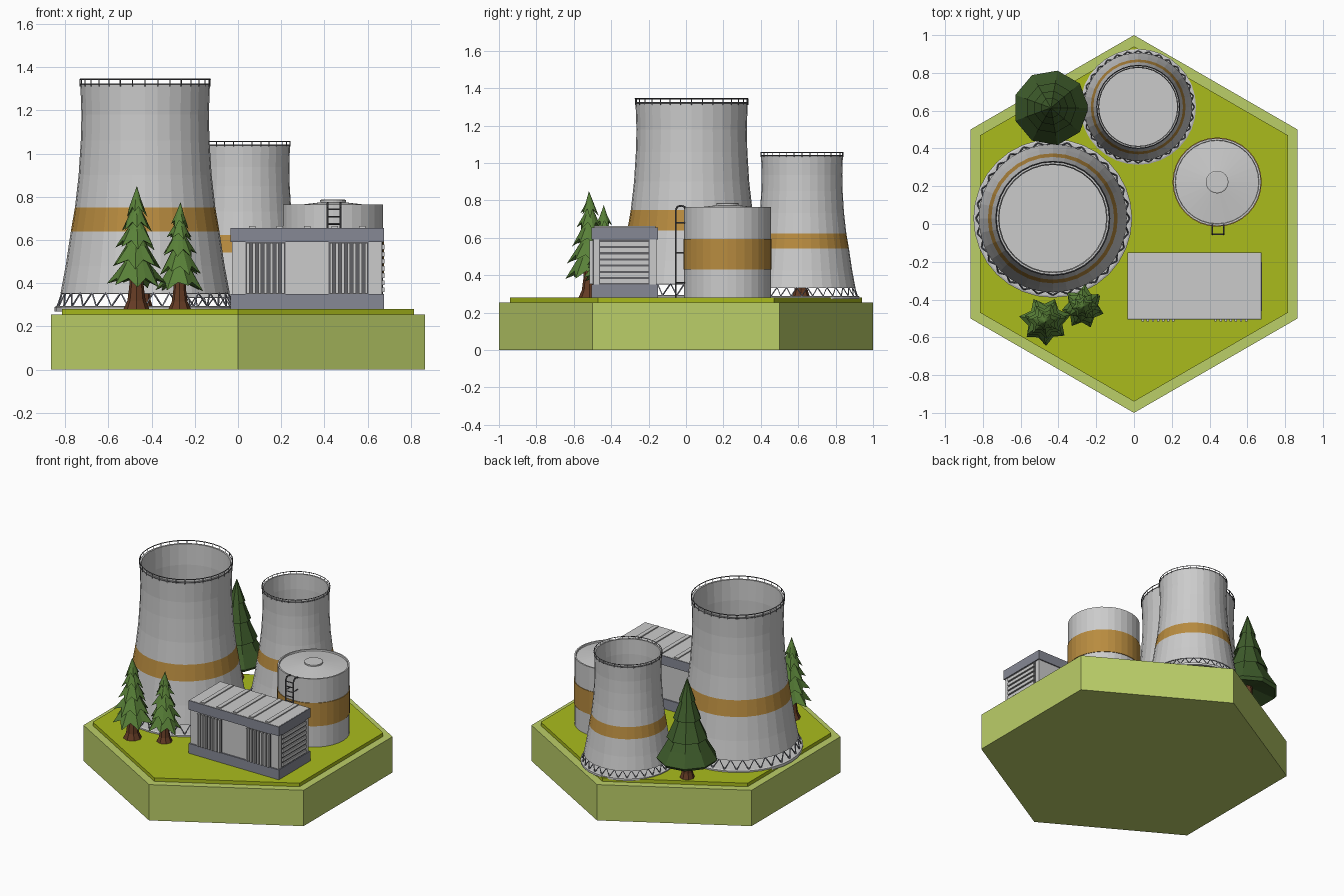
import bpy, bmesh, math, random
from mathutils import Vector, Matrix

if "Cube" in bpy.data.objects:
    bpy.data.objects.remove(bpy.data.objects["Cube"])

random.seed(4)
G = 0.28  # lawn level


def mat(name, r, g, b):
    m = bpy.data.materials.new(name)
    m.diffuse_color = (r, g, b, 1)
    m.use_nodes = True
    m.node_tree.nodes["Principled BSDF"].inputs["Base Color"].default_value = m.diffuse_color
    return m


LIGHT = mat("pale_green", 0.50, 0.62, 0.14)
LAWN = mat("lawn_green", 0.40, 0.50, 0.012)
ORANGE = mat("ochre", 0.48, 0.26, 0.05)
WHITE = mat("concrete", 0.62, 0.62, 0.65)
STEEL = mat("steel", 0.24, 0.25, 0.30)
DARK = mat("dark_metal", 0.12, 0.12, 0.13)
LEAF = mat("leaf_green", 0.10, 0.22, 0.04)
PINE = mat("pine_green", 0.05, 0.11, 0.025)
BARK = mat("bark", 0.13, 0.045, 0.018)


def finish(name, bm, mats, loc=(0, 0, 0), s=1):
    bmesh.ops.recalc_face_normals(bm, faces=bm.faces)
    me = bpy.data.meshes.new(name)
    bm.to_mesh(me)
    bm.free()
    for m in mats:
        me.materials.append(m)
    ob = bpy.data.objects.new(name, me)
    ob.location = loc
    ob.scale = (s, s, s)
    bpy.context.collection.objects.link(ob)
    return ob


def polar(r, a, z):
    return Vector((r * math.cos(a), r * math.sin(a), z))


def lathe(name, prof, n, mats, loc=(0, 0, 0), s=1, loop=False, band=None, start=0.0):
    """Revolve (r, z) points; capped ends, or joined into a shell when loop is set."""
    bm = bmesh.new()
    rings = [[bm.verts.new(polar(r, start + math.tau * i / n, z)) for i in range(n)] for r, z in prof]
    for k in range(len(rings) if loop else len(rings) - 1):
        a, b = rings[k], rings[(k + 1) % len(rings)]
        for i in range(n):
            j = (i + 1) % n
            f = bm.faces.new((a[i], a[j], b[j], b[i]))
            f.material_index = 1 if k == band else 0
    if not loop:
        bm.faces.new(rings[0])
        bm.faces.new(rings[-1])
    return finish(name, bm, mats, loc, s)


def box(bm, x0, x1, y0, y1, z0, z1):
    m = Matrix.Translation(((x0 + x1) / 2, (y0 + y1) / 2, (z0 + z1) / 2))
    bmesh.ops.create_cube(bm, size=1, matrix=m @ Matrix.Diagonal((x1 - x0, y1 - y0, z1 - z0, 1)))


def bar(bm, p, q, r, seg=4):
    p, q = Vector(p), Vector(q)
    d = q - p
    m = Matrix.Translation((p + q) / 2) @ d.to_track_quat('Z', 'Y').to_matrix().to_4x4()
    bmesh.ops.create_cone(bm, cap_ends=True, segments=seg, radius1=r, radius2=r, depth=d.length, matrix=m)


# Hexagonal base and lawn
lathe("base", [(1, 0), (1, 0.255)], 6, [LIGHT], start=math.pi / 2)
lathe("lawn", [(0.94, 0.25), (0.94, G)], 6, [LAWN], start=math.pi / 2)


# Cooling towers: hollow shell, footing, lattice legs, top railing
def tower(name, x, y, s):
    loc = (x, y, G)
    outer = [(0.392, 0.072), (0.368, 0.20), (0.344, 0.36), (0.325, 0.47), (0.308, 0.62),
             (0.298, 0.78), (0.295, 0.90), (0.300, 1.045)]
    inner = [(r - 0.012, z) for r, z in reversed(outer)]
    lathe(name + "_shell", outer + inner, 32, [WHITE, ORANGE], loc, s, loop=True, band=2)
    lathe(name + "_footing", [(0.42, -0.01), (0.42, 0.010), (0.41, 0.014)], 32, [WHITE], loc, s)
    legs, rail = bmesh.new(), bmesh.new()
    n = 32
    for i in range(n):
        a, b, c = (math.tau * (i + t) / n for t in (0, 0.5, 1))
        bar(legs, polar(0.407, a, 0.012), polar(0.387, b, 0.076), 0.004)
        bar(legs, polar(0.387, b, 0.076), polar(0.407, c, 0.012), 0.004)
        bar(legs, polar(0.387, a, 0.074), polar(0.387, c, 0.074), 0.004)
        bar(rail, polar(0.301, a, 1.03), polar(0.301, a, 1.065), 0.0025)
        bar(rail, polar(0.301, a, 1.064), polar(0.301, c, 1.064), 0.0035)
        bar(rail, polar(0.301, a, 1.042), polar(0.301, c, 1.042), 0.003)
    finish(name + "_legs", legs, [STEEL], loc, s)
    finish(name + "_railing", rail, [DARK], loc, s)


tower("large_tower", -0.43, 0.03, 1)
tower("small_tower", 0.022, 0.62, 0.73)

# Storage tank with recessed conical lid, band and hatch
T = (0.44, 0.222, 0)
lathe("tank", [(0.232, G - 0.01), (0.232, 0.765), (0.222, 0.765), (0.22, 0.755), (0.06, 0.774)],
      32, [WHITE], T)
lathe("tank_band", [(0.23, 0.43), (0.236, 0.43), (0.236, 0.595), (0.23, 0.595)],
      32, [ORANGE], T, loop=True)
lathe("tank_hatch", [(0.06, 0.765), (0.06, 0.784), (0.054, 0.787)], 24, [WHITE], T)

# Tank ladder with hooked tops
bm = bmesh.new()
for x in (0.415, 0.475):
    path = [(x, -0.055, G), (x, -0.055, 0.75), (x, -0.045, 0.768), (x, -0.02, 0.772), (x, 0.0, 0.76)]
    for p, q in zip(path, path[1:]):
        bar(bm, p, q, 0.005, 6)
    for z in (0.36, 0.52, 0.68):
        bar(bm, (x, -0.055, z), (x, 0.0, z), 0.004)
for i in range(14):
    z = 0.30 + i * 0.034
    bar(bm, (0.415, -0.055, z), (0.475, -0.055, z), 0.004)
finish("tank_ladder", bm, [DARK])

# Building: walls, plinth and roof trim
X0, X1, Y0, Y1 = -0.035, 0.675, -0.505, -0.15
bm = bmesh.new()
box(bm, X0 + 0.008, X1 - 0.008, Y0 + 0.01, Y1 - 0.008, G - 0.01, 0.64)
box(bm, X0 + 0.004, X1 - 0.004, Y0 + 0.004, Y1 - 0.004, 0.63, 0.6565)
finish("building_walls", bm, [WHITE])
bm = bmesh.new()
box(bm, X0, X1, Y0, Y1, G, 0.35)
box(bm, X0, X1, Y0, Y1, 0.59, 0.655)
finish("building_trim", bm, [STEEL])

# Roof ribs, front vertical fins and side horizontal louvres
bm = bmesh.new()
for i in range(5):
    x = 0.065 + i * 0.1275
    box(bm, x - 0.015, x + 0.015, Y0 + 0.012, Y1 - 0.012, 0.65, 0.664)
finish("roof_ribs", bm, [WHITE])
bm = bmesh.new()
for start in (0.04, 0.425):
    for i in range(7):
        x = start + i * 0.027
        box(bm, x, x + 0.013, Y0 - 0.012, Y0 + 0.02, 0.352, 0.585)
for i in range(7):
    z = 0.358 + i * 0.033
    box(bm, X1 - 0.02, X1 + 0.003, -0.46, -0.20, z, z + 0.022)
finish("building_louvres", bm, [WHITE])
bm = bmesh.new()
for start in (0.035, 0.42):
    box(bm, start, start + 0.185, Y0 + 0.006, Y0 + 0.02, 0.35, 0.59)
box(bm, X1 - 0.02, X1 - 0.005, -0.465, -0.195, 0.35, 0.59)
finish("louvre_recesses", bm, [DARK])


# Jagged front trees: tiers of ragged cones on a flared trunk
def ragged_tree(name, x, y, s):
    bm = bmesh.new()
    for z, r, h in ((0.125, 0.125, 0.20), (0.21, 0.108, 0.18), (0.30, 0.088, 0.16),
                    (0.385, 0.066, 0.13), (0.455, 0.045, 0.115)):
        n, off = 14, random.random() * 3
        top = bm.verts.new((random.uniform(-.008, .008), random.uniform(-.008, .008), z + h))
        low = bm.verts.new((0, 0, z + 0.03))
        ring = [bm.verts.new(polar(r * (random.uniform(1.0, 1.15) if i % 2 else 0.74), off + math.tau * i / n,
                                   z + (random.uniform(-0.03, 0.0) if i % 2 else 0.018))) for i in range(n)]
        mid = [bm.verts.new(polar(r * 0.48, off + math.tau * i / n, z + h * 0.45)) for i in range(n)]
        for i in range(n):
            j = (i + 1) % n
            bm.faces.new((ring[i], ring[j], mid[j], mid[i]))
            bm.faces.new((mid[i], mid[j], top))
            bm.faces.new((ring[j], ring[i], low))
    finish(name + "_foliage", bm, [LEAF], (x, y, G), s)
    lathe(name + "_trunk", [(0.062, -0.005), (0.042, 0.04), (0.034, 0.10), (0.03, 0.17)], 8, [BARK], (x, y, G), s)


ragged_tree("front_tree_a", -0.47, -0.515, 1)
ragged_tree("front_tree_b", -0.27, -0.44, 0.87)

# Smooth-tiered pine at the back
lathe("back_tree_foliage", [(0.03, 0.17), (0.185, 0.125), (0.20, 0.145), (0.15, 0.23), (0.105, 0.31), (0.135, 0.29),
                            (0.095, 0.38), (0.07, 0.44), (0.092, 0.425), (0.06, 0.51), (0.042, 0.56),
                            (0.055, 0.55), (0.003, 0.70)], 9, [PINE], (-0.44, 0.615, G))
lathe("back_tree_trunk", [(0.05, -0.005), (0.036, 0.04), (0.03, 0.20)], 8, [BARK], (-0.44, 0.615, G))
